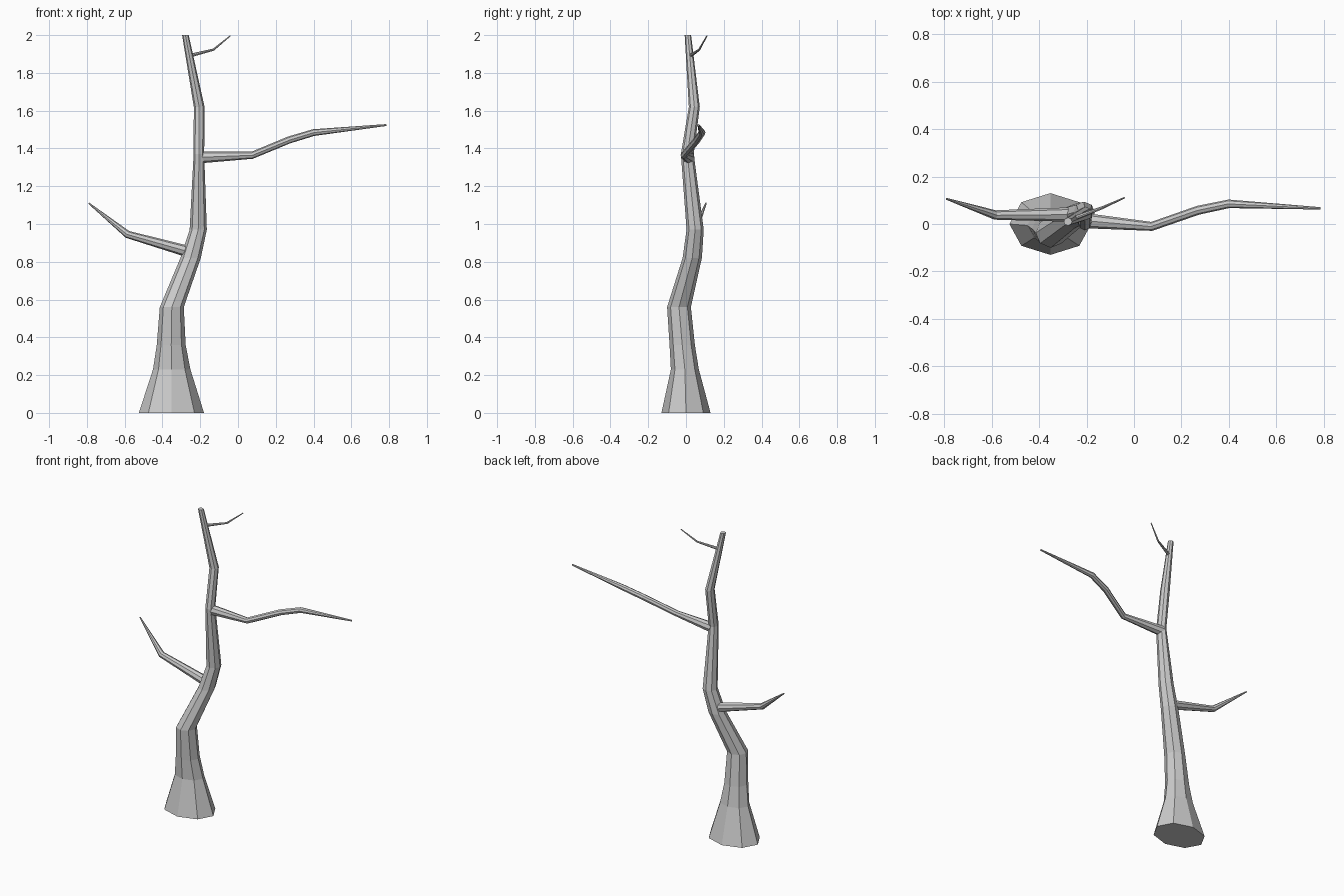
import bpy, bmesh, math
from mathutils import Vector

if "Cube" in bpy.data.objects:
    bpy.data.objects.remove(bpy.data.objects["Cube"])

SIDES = 8


def loft(name, rings):
    """Skin a list of vertex rings and cap both ends."""
    bm = bmesh.new()
    loops = [[bm.verts.new(p) for p in ring] for ring in rings]
    for a, b in zip(loops, loops[1:]):
        for i in range(SIDES):
            j = (i + 1) % SIDES
            bm.faces.new((a[i], a[j], b[j], b[i]))
    bm.faces.new(loops[0][::-1])
    bm.faces.new(loops[-1])
    bmesh.ops.recalc_face_normals(bm, faces=bm.faces)
    mesh = bpy.data.meshes.new(name)
    bm.to_mesh(mesh)
    bm.free()
    obj = bpy.data.objects.new(name, mesh)
    bpy.context.collection.objects.link(obj)
    return obj


def ring(center, u, v):
    return [Vector(center) + u * math.cos(math.tau * i / SIDES)
            + v * math.sin(math.tau * i / SIDES) for i in range(SIDES)]


def branch(name, path):
    """Tapered tube; path entries are (x, y, z, radius)."""
    pts = [Vector(p[:3]) for p in path]
    rings = []
    for i, p in enumerate(pts):
        d0 = (p - pts[i - 1]).normalized() if i else Vector()
        d1 = (pts[i + 1] - p).normalized() if i < len(pts) - 1 else Vector()
        t = (d0 + d1).normalized()
        u = t.cross(Vector((0, 0, 1))).normalized()
        v = u.cross(t)
        r = path[i][3]
        rings.append(ring(p, u * r, v * r))
    return loft(name, rings)


# Trunk: z, x min, x max, y min, y max of each cross-section
trunk = [
    (0.00, -0.525, -0.180, -0.130, 0.130),
    (0.23, -0.450, -0.252, -0.080, 0.068),
    (0.36, -0.430, -0.277, -0.087, 0.047),
    (0.56, -0.414, -0.287, -0.100, 0.026),
    (0.82, -0.305, -0.197, -0.018, 0.084),
    (0.97, -0.256, -0.165, 0.003, 0.094),
    (1.37, -0.235, -0.179, -0.027, 0.041),
    (1.62, -0.234, -0.177, 0.015, 0.073),
    (2.00, -0.296, -0.261, -0.007, 0.027),
]
loft("trunk", [ring(((x0 + x1) / 2, (y0 + y1) / 2, z),
                    Vector(((x1 - x0) / 2, 0, 0)), Vector((0, (y1 - y0) / 2, 0)))
               for z, x0, x1, y0, y1 in trunk])

# Branches, rooted inside the trunk
branch("lower_left_branch", [
    (-0.25, 0.04, 0.85, 0.031), (-0.585, 0.038, 0.945, 0.020),
    (-0.79, 0.106, 1.11, 0.004)])
branch("right_branch", [
    (-0.205, 0.014, 1.353, 0.032), (0.075, -0.01, 1.364, 0.019),
    (0.27, 0.058, 1.445, 0.019), (0.40, 0.085, 1.484, 0.018),
    (0.785, 0.066, 1.524, 0.005)])
branch("top_twig", [
    (-0.26, 0.022, 1.89, 0.010), (-0.13, 0.07, 1.923, 0.006),
    (-0.04, 0.111, 1.997, 0.003)])
